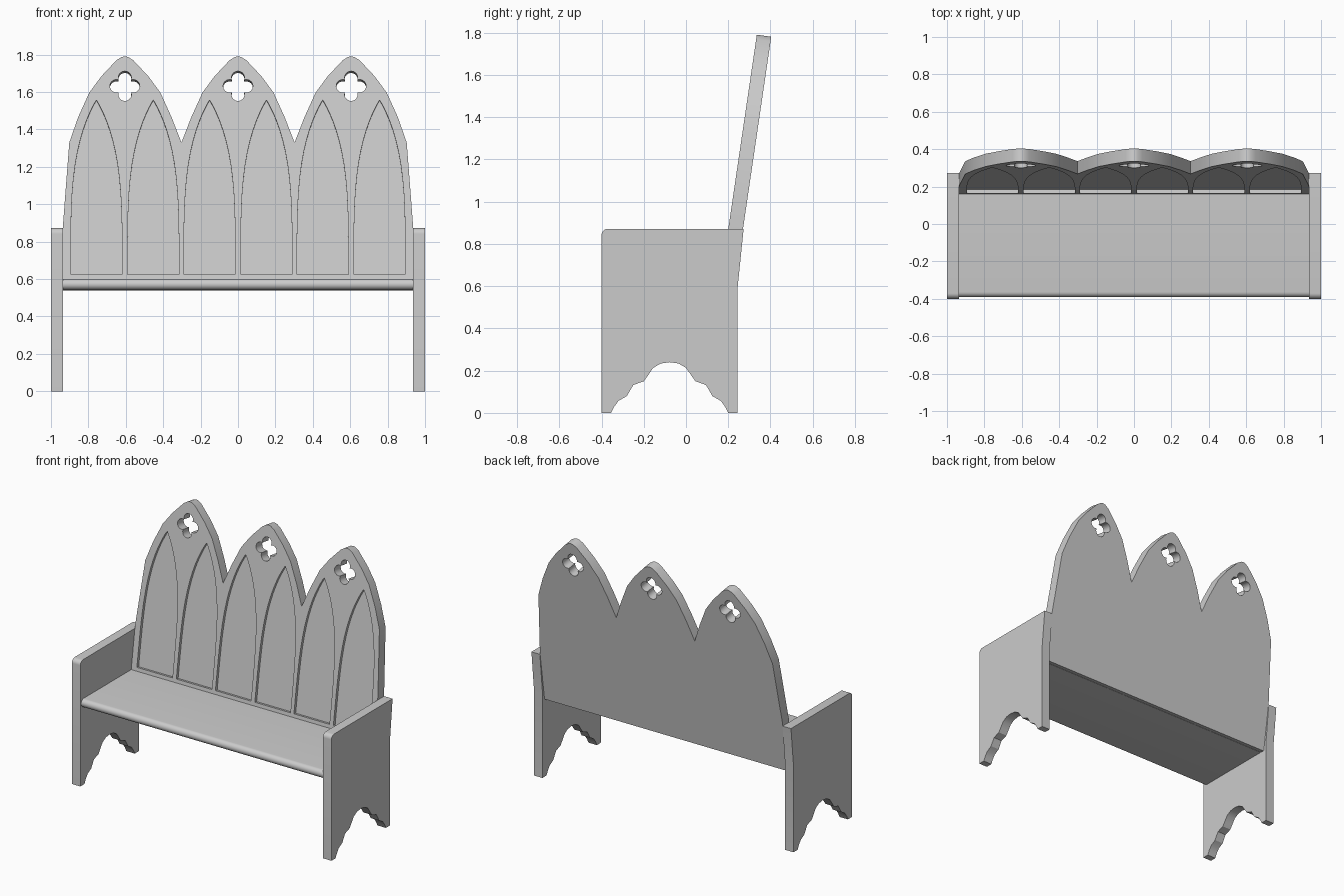
import bpy, bmesh, math
from mathutils import Vector

old = bpy.data.objects.get("Cube")
if old:
    bpy.data.objects.remove(old, do_unlink=True)

stone = bpy.data.materials.new("plain grey")
stone.use_nodes = True
GREY = (0.6, 0.6, 0.6, 1)
stone.diffuse_color = GREY
stone.node_tree.nodes["Principled BSDF"].inputs["Base Color"].default_value = GREY

SLOPE = 0.147                       # backward lean of the backrest
TILT = math.atan(SLOPE)
NORMAL = Vector((0, math.cos(TILT), -math.sin(TILT)))
INNER = 0.935                       # inner face of the end panels
ARCHES = (-0.605, 0, 0.605)


def on_back(x, z, depth):
    """Point on the leaning backrest, depth measured into it from its front."""
    return Vector((x, 0.2 + SLOPE * (z - 0.87), z)) + NORMAL * depth


def along_x(y, z, x):
    return Vector((x, y, z))


def prisms(name, outlines, d0, d1, place):
    """One object made of outlines extruded from d0 to d1."""
    bm = bmesh.new()
    for outline in outlines:
        a = [bm.verts.new(place(u, v, d0)) for u, v in outline]
        b = [bm.verts.new(place(u, v, d1)) for u, v in outline]
        bm.faces.new(a)
        bm.faces.new(b[::-1])
        n = len(a)
        for i in range(n):
            j = (i + 1) % n
            bm.faces.new((a[j], a[i], b[i], b[j]))
    bmesh.ops.recalc_face_normals(bm, faces=bm.faces)
    mesh = bpy.data.meshes.new(name)
    bm.to_mesh(mesh)
    bm.free()
    mesh.materials.append(stone)
    obj = bpy.data.objects.new(name, mesh)
    bpy.context.collection.objects.link(obj)
    return obj


def select(obj):
    bpy.ops.object.select_all(action='DESELECT')
    obj.select_set(True)
    bpy.context.view_layer.objects.active = obj


def smooth(obj):
    select(obj)
    bpy.ops.object.shade_smooth_by_angle(angle=math.radians(30))


def arc(cx, cy, r, start, end, steps):
    angles = [math.radians(start + (end - start) * i / steps) for i in range(steps + 1)]
    return [(cx + r * math.cos(t), cy + r * math.sin(t)) for t in angles]


# Backrest outline: three pointed arches meeting in valleys
half = [(0.018, 1.787), (0.045, 1.77), (0.125, 1.685), (0.19, 1.597), (0.25, 1.465)]
outline = [(-INNER, 0.55), (-INNER, 0.9), (-0.902, 1.33)]
for c in ARCHES:
    outline += [(c - x, z) for x, z in reversed(half)]
    outline.append((c, 1.791))
    outline += [(c + x, z) for x, z in half]
    if c < 0.5:
        outline.append((c + 0.3025, 1.33))
outline += [(0.902, 1.33), (INNER, 0.9), (INNER, 0.55)]
backrest = prisms("backrest", [outline], 0, 0.069, on_back)


# Pointed window recesses, two under each arch
def lancet(cx, bottom=0.625, top=1.557, width=0.137, steps=16):
    side = []
    for i in range(steps):
        t = math.sin(math.pi / 2 * i / steps)
        side.append((width * (1 - t ** 3.7) ** 0.95, bottom + (top - bottom) * t))
    right = [(cx + w, z) for w, z in side]
    left = [(cx - w, z) for w, z in reversed(side)]
    return right + [(cx, top)] + left


# Four-lobed piercing near each arch tip
def quatrefoil(cx, cz=1.632, offset=0.045, r=0.035):
    points = []
    for k in range(4):
        d = 90 * k
        lobe = math.radians(d)
        points += arc(cx + offset * math.cos(lobe), cz + offset * math.sin(lobe),
                      r, d - 108, d + 108, 10)
    return points


cutters = [
    prisms("recess_cutter", [lancet(c + s * 0.152) for c in ARCHES for s in (-1, 1)],
           -0.05, 0.02, on_back),
    prisms("piercing_cutter", [quatrefoil(c) for c in ARCHES], -0.05, 0.15, on_back),
]
for cutter in cutters:
    cutter.hide_render = True
    mod = backrest.modifiers.new("cut", 'BOOLEAN')
    mod.operation = 'DIFFERENCE'
    mod.solver = 'EXACT'
    mod.object = cutter
    select(backrest)
    bpy.ops.object.modifier_apply(modifier=mod.name)
    bpy.data.objects.remove(cutter, do_unlink=True)
smooth(backrest)

# Seat board with a rounded front edge
seat_profile = [(0.19, 0.543), (0.19, 0.6)] + arc(-0.363, 0.5715, 0.0285, 90, 270, 12)
smooth(prisms("seat", [seat_profile], -INNER, INNER, along_x))

# End panels: armrest and legs in one board with a scalloped foot cutout
MID = -0.0775
scallop = [(0.277, 0), (0.262, 0.03), (0.242, 0.057), (0.202, 0.08), (0.188, 0.105),
           (0.172, 0.132), (0.122, 0.15), (0.102, 0.178), (0.078, 0.213),
           (0.042, 0.234)]
foot = [(MID - u, z) for u, z in scallop] + [(MID, 0.24)]
foot += [(MID + u, z) for u, z in reversed(scallop)]
end_profile = foot + [(0.245, 0), (0.245, 0.6), (0.273, 0.872)]
end_profile += arc(-0.37, 0.842, 0.03, 90, 180, 6) + [(-0.4, 0)]
for name, side in (("left_end_panel", 1), ("right_end_panel", -1)):
    smooth(prisms(name, [end_profile], side * INNER, side, along_x))
